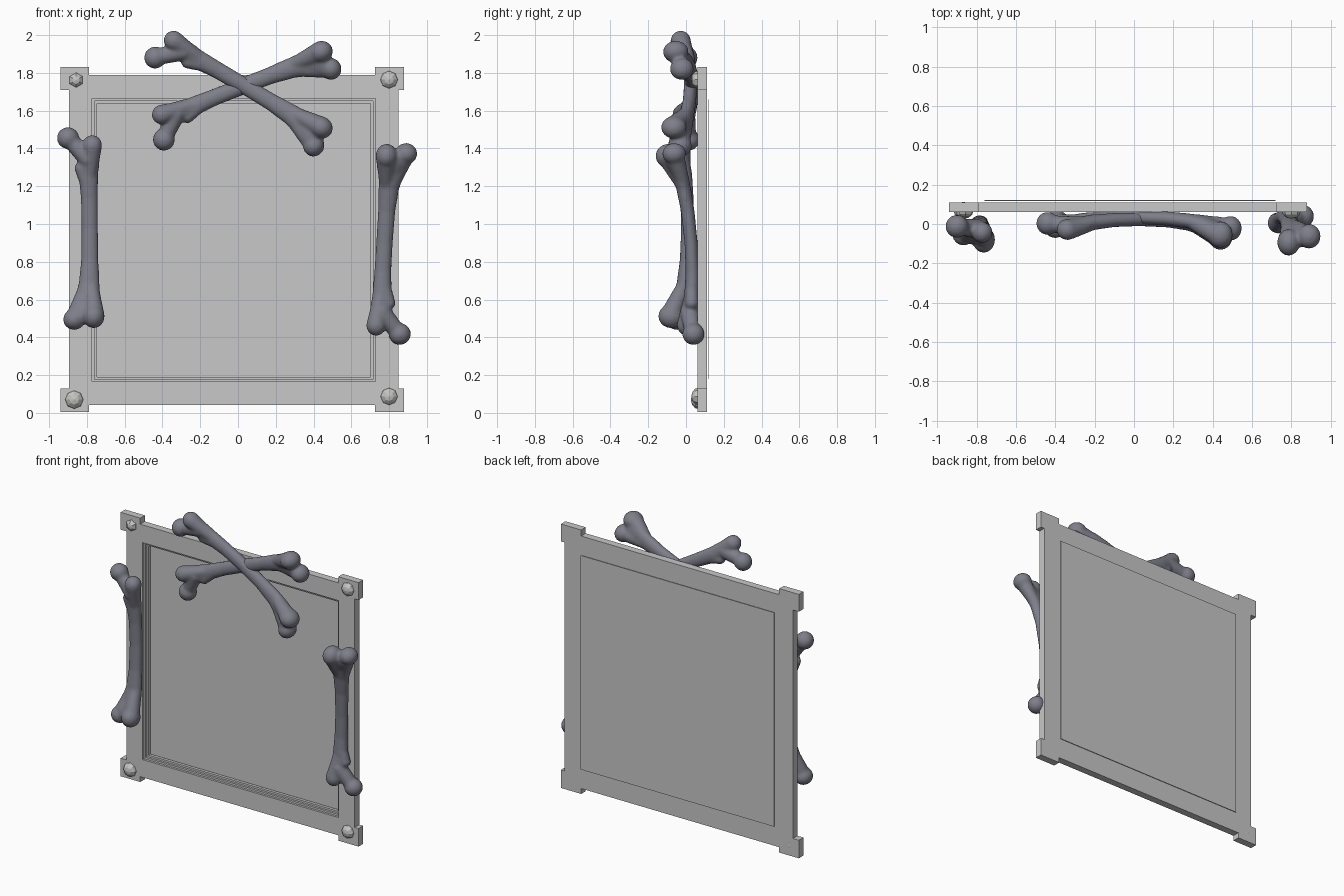
import bpy, bmesh, math
from mathutils import Matrix, Vector

if "Cube" in bpy.data.objects:
    bpy.data.objects.remove(bpy.data.objects["Cube"])


def material(name, rgb):
    m = bpy.data.materials.new(name)
    m.diffuse_color = (*rgb, 1)
    m.use_nodes = True
    m.node_tree.nodes["Principled BSDF"].inputs["Base Color"].default_value = m.diffuse_color
    return m


STONE = material("grey_frame", (0.58, 0.58, 0.58))
STUD = material("light_grey_stud", (0.55, 0.56, 0.54))
BONE = material("slate_bone", (0.21, 0.21, 0.255))


def finish(name, bm, mat):
    bmesh.ops.recalc_face_normals(bm, faces=bm.faces)
    me = bpy.data.meshes.new(name)
    bm.to_mesh(me)
    bm.free()
    me.materials.append(mat)
    ob = bpy.data.objects.new(name, me)
    bpy.context.collection.objects.link(ob)
    return ob


def box(name, x0, x1, y0, y1, z0, z1, mat):
    bm = bmesh.new()
    m = (Matrix.Translation(((x0 + x1) / 2, (y0 + y1) / 2, (z0 + z1) / 2))
         @ Matrix.Diagonal((x1 - x0, y1 - y0, z1 - z0, 1)))
    bmesh.ops.create_cube(bm, size=1, matrix=m)
    return finish(name, bm, mat)


def bridge(bm, a, b):
    n = len(a)
    for i in range(n):
        bm.faces.new((a[i], a[(i + 1) % n], b[(i + 1) % n], b[i]))


# Square frame: stepped moulding profile (half size, depth) swept round
bm = bmesh.new()
profile = [(0.873, 0.11), (0.873, 0.06), (0.75, 0.06), (0.75, 0.075),
           (0.737, 0.075), (0.737, 0.09), (0.724, 0.09), (0.724, 0.11)]
loops = [[bm.verts.new((-0.022 + sx * h, y, 0.915 + sz * h))
          for sx, sz in ((-1, -1), (1, -1), (1, 1), (-1, 1))] for h, y in profile]
for i, loop in enumerate(loops):
    bridge(bm, loop, loops[(i + 1) % len(loops)])
finish("frame", bm, STONE)

# Thin back panel
box("back_panel", -0.76, 0.72, 0.118, 0.122, 0.18, 1.66, STONE)

# Corner blocks and faceted studs
for side, x0, x1 in (("left", -0.94, -0.79), ("right", 0.725, 0.88)):
    for level, z0, z1 in (("bottom", 0.005, 0.13), ("top", 1.71, 1.83)):
        box(f"corner_block_{level}_{side}", x0, x1, 0.06, 0.11, z0, z1, STONE)
for name, x, z, r, n in (("top_left", -0.857, 1.762, 0.042, 6), ("top_right", 0.80, 1.764, 0.049, 8),
                         ("bottom_left", -0.867, 0.07, 0.051, 8), ("bottom_right", 0.80, 0.087, 0.048, 8)):
    bm = bmesh.new()
    bmesh.ops.create_uvsphere(bm, u_segments=n, v_segments=6, radius=r, matrix=(
        Matrix.Translation((x, 0.069, z)) @ Matrix.Diagonal((1, 0.85, 1, 1))
        @ Matrix.Rotation(math.pi / 2, 4, 'X')))
    finish("stud_" + name, bm, STUD)


def tube(bm, stations, n=20):
    """Closed loft of horizontal ellipses: (x, y, z, rx, ry)."""
    rings = [[bm.verts.new((x + rx * math.cos(t), y + ry * math.sin(t), z))
              for t in (2 * math.pi * k / n for k in range(n))]
             for x, y, z, rx, ry in stations]
    for a, b in zip(rings, rings[1:]):
        bridge(bm, a, b)
    bm.faces.new(rings[0])
    bm.faces.new(rings[-1])


def lump(bm, pos, rad):
    bmesh.ops.create_icosphere(bm, subdivisions=3, radius=1, matrix=(
        Matrix.Translation(pos) @ Matrix.Diagonal((*rad, 1))))


def neck(bm, a, b, r0, r1, steps=8):
    a, b = Vector(a), Vector(b)
    for i in range(steps):
        t = i / (steps - 1)
        r = r0 + (r1 - r0) * t
        lump(bm, a.lerp(b, t), (r, r, r))


def bone(name, loc, angle, tilt):
    bm = bmesh.new()
    # bowed shaft, flaring at both ends
    tube(bm, [(-0.015, -0.045, -0.47, 0.075, 0.045), (-0.01, -0.035, -0.43, 0.082, 0.047),
              (0.004, -0.012, -0.37, 0.068, 0.043), (0.012, 0.005, -0.29, 0.055, 0.039),
              (0.015, 0.018, -0.17, 0.046, 0.036), (0.015, 0.024, 0.0, 0.044, 0.035),
              (0.013, 0.02, 0.15, 0.045, 0.036), (0.008, 0.008, 0.28, 0.052, 0.040),
              (0.010, -0.008, 0.36, 0.058, 0.044), (0.025, -0.018, 0.43, 0.050, 0.044)])
    # ball head, neck and trochanters
    lump(bm, (-0.10, 0.003, 0.475), (0.059, 0.059, 0.058))
    neck(bm, (0.005, -0.01, 0.365), (-0.08, 0.0, 0.455), 0.05, 0.044)
    lump(bm, (0.028, -0.028, 0.435), (0.053, 0.054, 0.056))
    neck(bm, (0.028, -0.028, 0.42), (0.018, 0.0, 0.29), 0.05, 0.036)
    neck(bm, (-0.03, 0.005, 0.315), (-0.005, 0.01, 0.24), 0.036, 0.034)
    # paired condyles merging into the shaft
    lump(bm, (-0.067, -0.032, -0.485), (0.059, 0.063, 0.056))
    lump(bm, (0.036, -0.064, -0.468), (0.058, 0.068, 0.064))
    neck(bm, (-0.06, -0.03, -0.475), (-0.01, 0.005, -0.32), 0.052, 0.036)
    neck(bm, (0.036, -0.06, -0.45), (0.025, 0.005, -0.3), 0.055, 0.036)
    ob = finish(name, bm, BONE)
    ob.matrix_world = (Matrix.Translation(loc) @ Matrix.Rotation(math.radians(-angle), 4, 'Y')
                       @ Matrix.Rotation(math.radians(tilt), 4, 'X'))
    # fuse and soften
    rm = ob.modifiers.new("fuse", 'REMESH')
    rm.mode = 'VOXEL'
    rm.voxel_size = 0.009
    rm.use_smooth_shade = True
    sm = ob.modifiers.new("soften", 'SMOOTH')
    sm.factor = 0.5
    sm.iterations = 6


bone("left_bone", (-0.80, -0.015, 0.98), 0, 0)
bone("right_bone", (0.79, 0.003, 0.897), 176, -4)
bone("crossed_bone_front", (0.02, 0.0, 1.722), 59, 0)
bone("crossed_bone_rear", (0.015, 0.01, 1.71), 111, 0)
